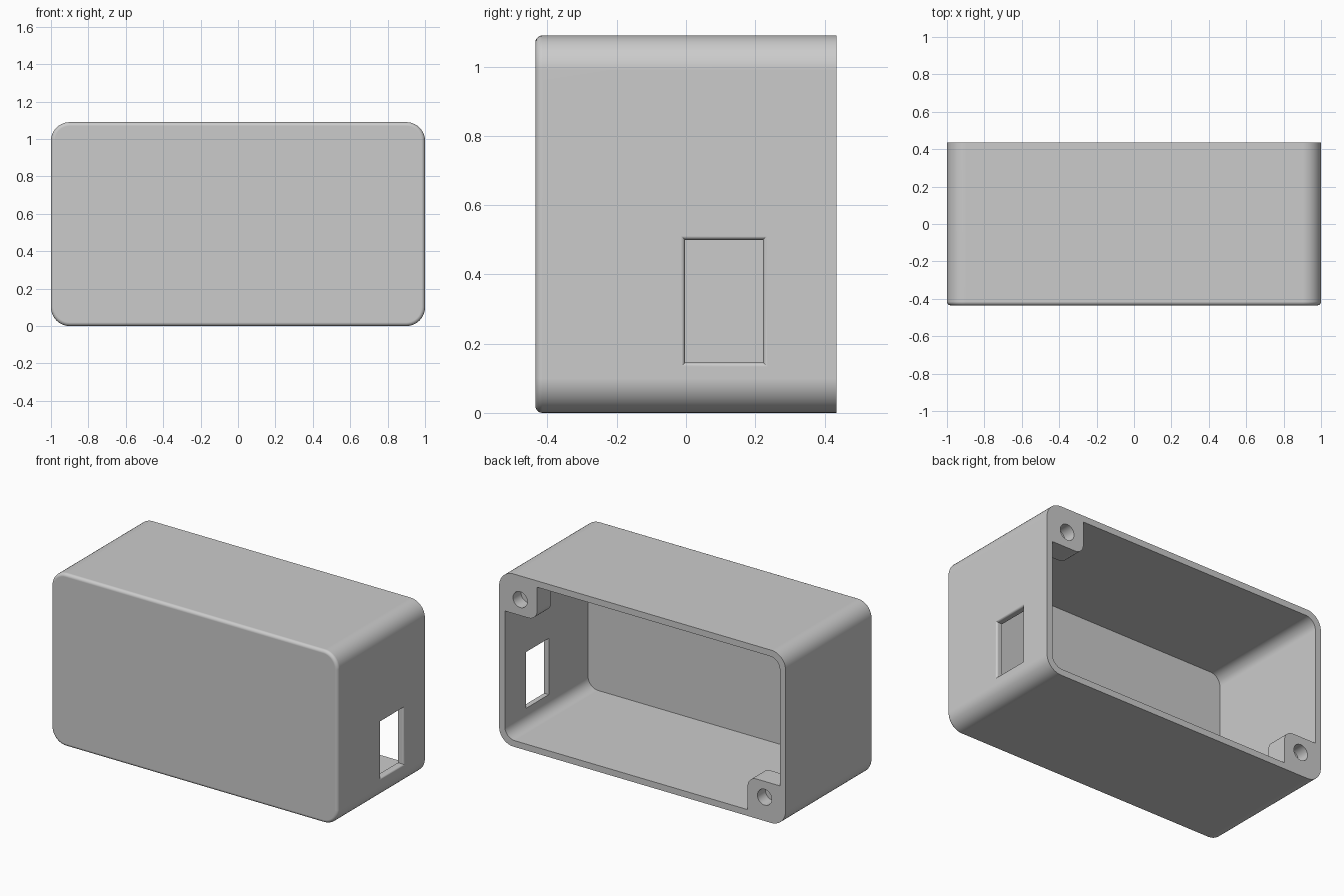
import bpy, bmesh, math
from mathutils import Vector, Matrix

if "Cube" in bpy.data.objects:
    bpy.data.objects.remove(bpy.data.objects["Cube"])

HALF_W, HALF_D, HEIGHT = 1.0, 0.435, 1.09
WALL, CORNER, FRONT_ROUND = 0.04, 0.1, 0.02
POST_SIZE, POST_DEPTH, POST_ROUND = 0.265, 0.14, 0.06

grey = bpy.data.materials.new("plain grey plastic")
grey.use_nodes = True
colour = (0.6, 0.6, 0.6, 1)
grey.diffuse_color = colour
grey.node_tree.nodes["Principled BSDF"].inputs["Base Color"].default_value = colour


def finish(bm, name):
    bmesh.ops.recalc_face_normals(bm, faces=bm.faces[:])
    mesh = bpy.data.meshes.new(name)
    bm.to_mesh(mesh)
    bm.free()
    mesh.materials.append(grey)
    obj = bpy.data.objects.new(name, mesh)
    bpy.context.collection.objects.link(obj)
    return obj


def block(name, lo, hi, radius=0, pick=lambda mid: True, front_radius=0):
    """Box between two corners, rounded along chosen depth edges and at the front."""
    lo, hi = Vector(lo), Vector(hi)
    bm = bmesh.new()
    bmesh.ops.create_cube(bm, size=1)
    for v in bm.verts:
        v.co = [(lo[i] + hi[i]) / 2 + v.co[i] * (hi[i] - lo[i]) for i in range(3)]

    def bevel(edges, r, segments):
        bmesh.ops.bevel(bm, geom=edges, offset=r, segments=segments,
                        profile=0.5, affect='EDGES')

    if radius:
        bevel([e for e in bm.edges
               if abs(e.verts[0].co.y - e.verts[1].co.y) > 0.01
               and pick((e.verts[0].co + e.verts[1].co) / 2)], radius, 10)
    if front_radius:
        bevel([e for e in bm.edges
               if all(abs(v.co.y - lo.y) < 1e-4 for v in e.verts)], front_radius, 5)
    return finish(bm, name)


def subtract(target, cutter):
    """Cut one object from another, then discard the cutter."""
    cutter.hide_render = True
    mod = target.modifiers.new("cut", 'BOOLEAN')
    mod.operation, mod.solver, mod.object = 'DIFFERENCE', 'EXACT', cutter
    bpy.context.view_layer.update()
    graph = bpy.context.evaluated_depsgraph_get()
    mesh = bpy.data.meshes.new_from_object(target.evaluated_get(graph))
    target.modifiers.clear()
    target.data = mesh
    bpy.data.objects.remove(cutter)


def window_cutter(y0, y1, z0, z1, r):
    """Rectangular opening whose outer rim flares out in a quarter round."""
    angles = [math.radians(a) for a in range(0, 91, 15)]
    steps = [(0.8, 0)]
    steps += [(HALF_W - r + r * math.sin(a), r - r * math.cos(a)) for a in angles]
    steps += [(HALF_W + 0.1, r)]
    bm = bmesh.new()
    rings = [[bm.verts.new((x, y, z)) for y, z in
              ((y0 - o, z0 - o), (y1 + o, z0 - o), (y1 + o, z1 + o), (y0 - o, z1 + o))]
             for x, o in steps]
    for a, b in zip(rings, rings[1:]):
        for i in range(4):
            j = (i + 1) % 4
            bm.faces.new((a[i], a[j], b[j], b[i]))
    bm.faces.new(rings[0])
    bm.faces.new(rings[-1])
    return finish(bm, "window_cutter")


def hole_cutter(x, z, radius, depth):
    bm = bmesh.new()
    bmesh.ops.create_cone(bm, cap_ends=True, segments=32, radius1=radius,
                          radius2=radius, depth=2 * depth,
                          matrix=Matrix.Translation((x, HALF_D, z))
                          @ Matrix.Rotation(math.pi / 2, 4, 'X'))
    return finish(bm, "hole_cutter")


# Outer shell and the cavity open at the back
case = block("enclosure_shell", (-HALF_W, -HALF_D, 0), (HALF_W, HALF_D, HEIGHT),
             CORNER, front_radius=FRONT_ROUND)
cavity = block("cavity_cutter", (-HALF_W + WALL, -HALF_D + WALL, WALL),
               (HALF_W - WALL, HALF_D + 0.1, HEIGHT - WALL), 0.07)

# Screw posts stay solid in two opposite corners
corners = ((1, 1), (-1, -1))
for sx, sz in corners:
    mid_z = HEIGHT / 2
    xs = sorted((sx * (HALF_W - POST_SIZE), sx * (HALF_W + 0.2)))
    zs = sorted((mid_z + sz * (mid_z - POST_SIZE + 0.015), mid_z + sz * (mid_z + 0.2)))
    post = block("post_cutter", (xs[0], HALF_D - POST_DEPTH, zs[0]),
                 (xs[1], HALF_D + 0.3, zs[1]), POST_ROUND,
                 lambda m: abs(m.x) < HALF_W and 0 < m.z < HEIGHT)
    subtract(cavity, post)
subtract(case, cavity)

# Screw holes and the side window
for sx, sz in corners:
    subtract(case, hole_cutter(sx * 0.853, HEIGHT / 2 + sz * 0.395, 0.05, 0.08))
subtract(case, window_cutter(-0.003, 0.223, 0.145, 0.5, 0.012))

# Smooth rounded corners, crisp edges
bpy.ops.object.select_all(action='DESELECT')
case.select_set(True)
bpy.context.view_layer.objects.active = case
bpy.ops.object.shade_smooth_by_angle(angle=math.radians(30))
weighted = case.modifiers.new("even shading", 'WEIGHTED_NORMAL')
weighted.keep_sharp = True
